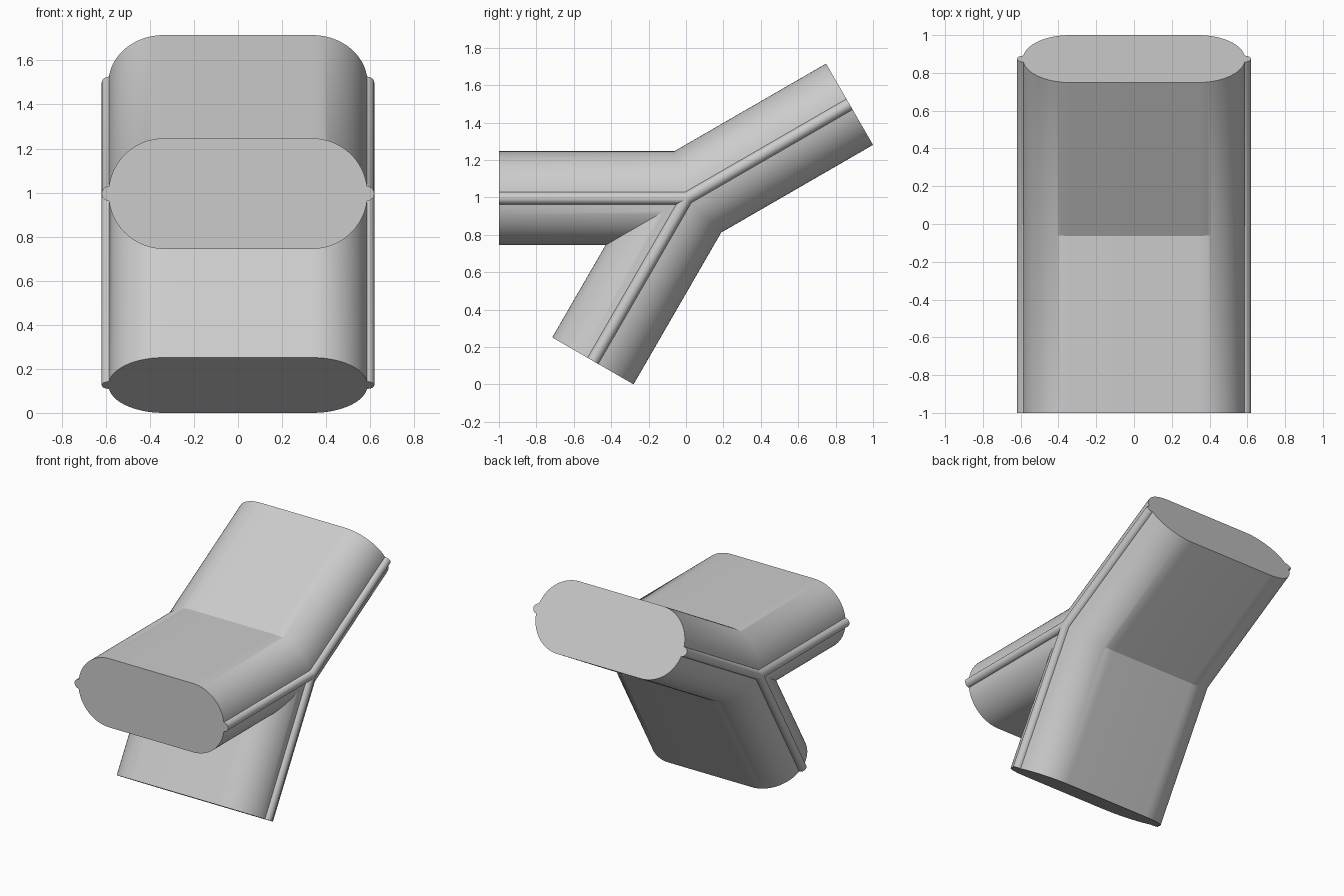
import bpy, bmesh
from math import radians, sin, cos, tan, pi, asin
from mathutils import Vector

cube = bpy.data.objects.get("Cube")
if cube:
    bpy.data.objects.remove(cube, do_unlink=True)

LENGTH, RADIUS, FLAT, BEAD = 1.0045, 0.251, 0.337, 0.033
HUB = Vector((0, 0.0045, 0.9955))
ARMS = [30, 180, 240]          # directions in the side plane, degrees

mat = bpy.data.materials.new("light_grey")
mat.use_nodes = True
grey = (0.6, 0.6, 0.6, 1)
mat.diffuse_color = grey
mat.node_tree.nodes["Principled BSDF"].inputs["Base Color"].default_value = grey


def section():
    """Flat-sided tube outline with a small round bead along each side."""
    start = asin(BEAD / RADIUS)
    side_x = FLAT + RADIUS * cos(start)
    quarter = [(side_x + BEAD * cos(i * pi / 16), BEAD * sin(i * pi / 16)) for i in range(9)]
    for i in range(1, 21):
        a = start + (pi / 2 - start) * i / 20
        quarter.append((FLAT + RADIUS * cos(a), RADIUS * sin(a)))
    upper = quarter + [(-x, t) for x, t in reversed(quarter)]
    return upper + [(x, -t) for x, t in reversed(upper[1:-1])]


bm = bmesh.new()
outline = section()

# Each arm starts on the mitre planes shared with its two neighbours
for i, angle in enumerate(ARMS):
    gap_up = (ARMS[(i + 1) % 3] - angle) % 360
    gap_down = (angle - ARMS[i - 1]) % 360
    a = radians(angle)
    along = Vector((0, cos(a), sin(a)))
    across = Vector((0, -sin(a), cos(a)))
    inner, outer = [], []
    for x, t in outline:
        gap = gap_up if t > 0 else gap_down
        mitre = abs(t) / tan(radians(gap / 2))
        base = HUB + Vector((x, 0, 0)) + across * t
        inner.append(bm.verts.new(base + along * mitre))
        outer.append(bm.verts.new(base + along * LENGTH))
    n = len(outline)
    for j in range(n):
        k = (j + 1) % n
        bm.faces.new((inner[j], inner[k], outer[k], outer[j]))
    bm.faces.new(outer)

# Weld the arms into one closed shell
bmesh.ops.remove_doubles(bm, verts=bm.verts, dist=0.0002)
bmesh.ops.recalc_face_normals(bm, faces=bm.faces)
mesh = bpy.data.meshes.new("three_way_tube")
bm.to_mesh(mesh)
bm.free()
mesh.materials.append(mat)

tube = bpy.data.objects.new("three_way_tube", mesh)
bpy.context.collection.objects.link(tube)
bpy.context.view_layer.objects.active = tube
tube.select_set(True)
bpy.ops.object.shade_smooth_by_angle(angle=radians(29))
